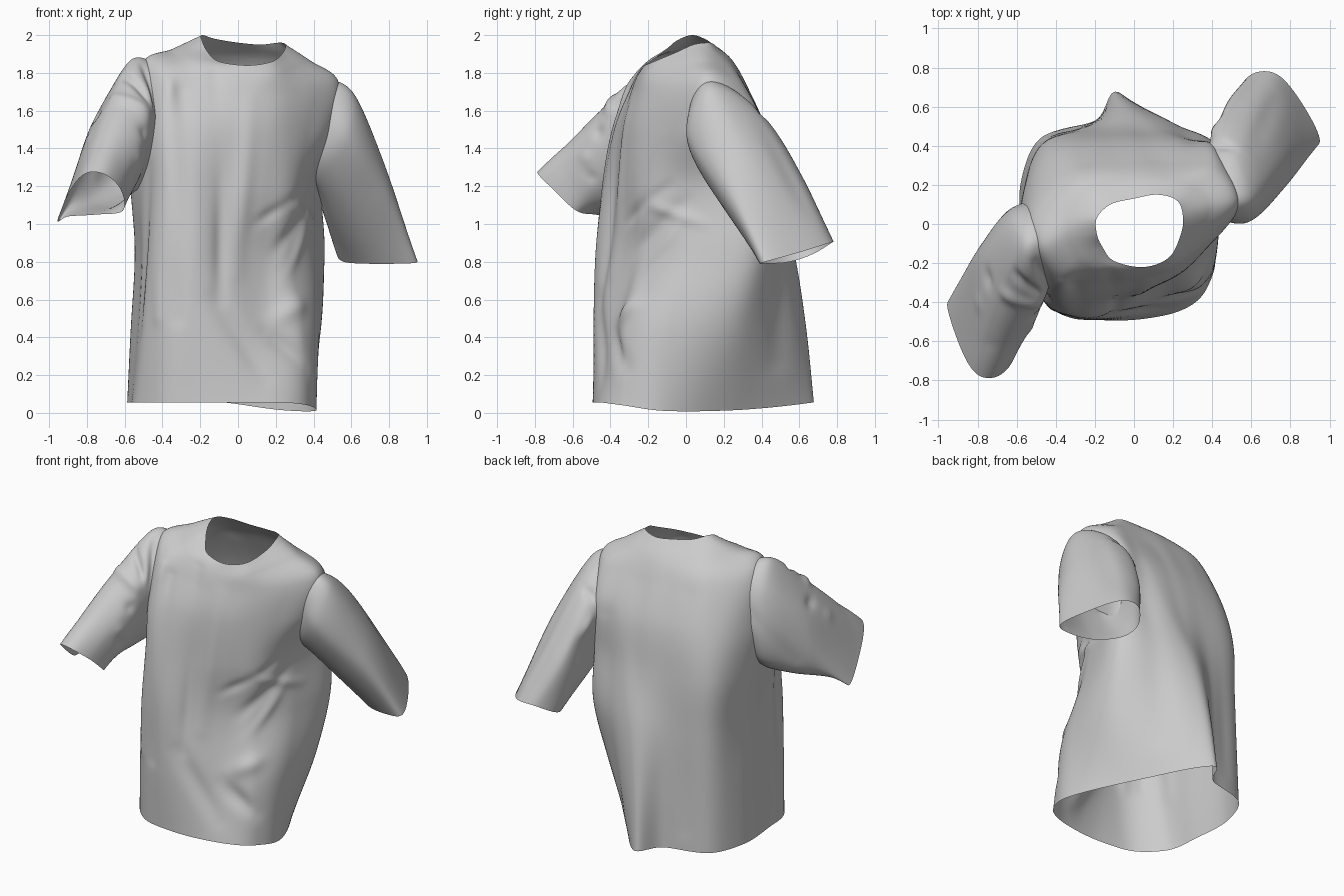
import bpy, bmesh, math
from mathutils import Vector, noise


def spline(p, t, closed):
    """Catmull-Rom through points p, t in 0..1."""
    n = len(p)
    s = t * (n if closed else n - 1)
    i = min(int(s), n - 1 if closed else n - 2)
    f = s - i
    if closed:
        a, b, c, d = (p[(i + k) % n] for k in (-1, 0, 1, 2))
    else:
        a, b, c, d = (p[min(max(i + k, 0), n - 1)] for k in (-1, 0, 1, 2))
    return 0.5 * (2 * b + (c - a) * f + (2 * a - 5 * b + 4 * c - d) * f * f
                  + (3 * b - a - 3 * c + d) * f ** 3)


def clamp(x):
    return max(0, min(1, x))


def loft(name, rings, nu, nv, folds, rough, hole=None, flip=False):
    """Cloth sheet through rings, with folds (start, end, width, height) pushed along the normal."""
    bm = bmesh.new()
    loops = [[spline(r, u / nu, True) for u in range(nu)] for r in rings]
    grid = [[bm.verts.new(spline([l[u] for l in loops], v / nv, False)) for u in range(nu)]
            for v in range(nv + 1)]
    for v in range(nv):
        for u in range(nu):
            q = [grid[v][u], grid[v][(u + 1) % nu], grid[v + 1][(u + 1) % nu], grid[v + 1][u]]
            bm.faces.new(q[::-1] if flip else q)
    bm.normal_update()
    moves = []
    for v, row in enumerate(grid):
        edge = min(1, (nv - v) / 8)
        for vert in row:
            p = vert.co
            h = rough * noise.noise(Vector((p.x * 5, p.y * 5, p.z * 1.3)))
            for a, b, w, d in folds:
                a, b = Vector(a), Vector(b)
                t = clamp((p - a).dot(b - a) / (b - a).length_squared)
                taper = 0.35 + 0.65 * math.sin(math.pi * t)
                h += d * taper * math.exp(-((p - a.lerp(b, t)).length / w) ** 2)
            moves.append((vert, vert.normal * h * edge))
    for vert, m in moves:
        vert.co += m
    # open the sheet where the sleeves join
    for c, r in hole or []:
        inside = [f for f in bm.faces
                  if sum(((x - y) / z) ** 2 for x, y, z in zip(f.calc_center_median(), c, r)) < 1]
        bmesh.ops.delete(bm, geom=inside, context='FACES')
    me = bpy.data.meshes.new(name)
    bm.to_mesh(me)
    bm.free()
    for f in me.polygons:
        f.use_smooth = True
    ob = bpy.data.objects.new(name, me)
    bpy.context.collection.objects.link(ob)
    return ob


def vecs(ring):
    return [Vector(p) for p in ring]


# Torso: outlines from the hem up, starting at the left front fold
outlines = {
    0.055: [(-.53, -.31), (-.34, -.465), (-.03, -.49), (.22, -.45), (.375, -.33), (.405, -.1),
            (.22, .29), (-.07, .67), (-.2, .53), (-.48, .44), (-.58, .2), (-.57, -.08)],
    0.45: [(-.49, -.36), (-.3, -.485), (-.04, -.46), (.16, -.37), (.345, -.3), (.43, -.08),
           (.38, .3), (-.02, .63), (-.2, .52), (-.47, .43), (-.56, .2), (-.54, -.1)],
    0.85: [(-.45, -.4), (-.25, -.48), (-.06, -.4), (.13, -.29), (.28, -.19), (.41, .04),
           (.43, .39), (.05, .57), (-.2, .5), (-.46, .42), (-.54, .2), (-.52, -.1)],
    1.2: [(-.42, -.4), (-.25, -.44), (-.06, -.37), (.15, -.3), (.31, -.18), (.39, .05),
          (.43, .38), (.17, .48), (-.15, .47), (-.45, .41), (-.56, .2), (-.55, -.06)],
    1.5: [(-.42, -.36), (-.25, -.38), (-.03, -.34), (.18, -.28), (.37, -.13), (.5, .07),
          (.43, .38), (.26, .42), (-.1, .42), (-.4, .36), (-.55, .17), (-.57, -.05)],
}
body = []
for z, ring in outlines.items():
    drop = 0.045 if z < 0.1 else 0
    body.append([Vector((x, y, z - drop * clamp(x / 0.25) * clamp((y + 0.45) / 0.35)))
                 for x, y in ring])

# Yoke, shoulders and neckline
yoke = [
    [(-.39, -.27, 1.78), (-.25, -.29, 1.72), (0, -.29, 1.68), (.2, -.23, 1.7), (.4, -.07, 1.72),
     (.53, .11, 1.75), (.43, .28, 1.74), (.26, .31, 1.74), (-.05, .31, 1.75), (-.32, .26, 1.78),
     (-.5, .07, 1.8), (-.5, -.12, 1.85)],
    [(-.29, -.17, 1.88), (-.2, -.23, 1.83), (0, -.26, 1.77), (.19, -.21, 1.79), (.32, -.05, 1.84),
     (.38, .08, 1.86), (.32, .18, 1.86), (.2, .23, 1.87), (0, .23, 1.88), (-.23, .18, 1.9),
     (-.33, .05, 1.92), (-.34, -.06, 1.92)],
    [(-.16, -.12, 1.91), (-.1, -.19, 1.86), (.05, -.22, 1.84), (.18, -.17, 1.86), (.24, -.05, 1.91),
     (.25, .04, 1.95), (.22, .12, 1.96), (.12, .15, 1.95), (0, .13, 1.96), (-.12, .1, 1.98),
     (-.19, .03, 2), (-.19, -.05, 1.97)],
]
torso_folds = [
    ((-.12, -.24, 1.78), (-.1, -.44, .6), .04, -.025),
    ((-.3, -.3, 1.7), (-.32, -.47, .5), .04, -.022),
    ((-.36, -.3, 1.75), (-.42, -.42, .5), .03, .022),
    ((.06, -.28, 1.65), (.0, -.4, .75), .05, .014),
    ((-.12, -.48, .6), (.15, -.45, .2), .06, -.02),
    ((.17, -.4, .42), (.36, -.33, .25), .05, -.025),
    ((.2, -.36, .5), (.38, -.25, .6), .05, .02),
    ((.36, -.1, 1.2), (.1, -.33, 1.0), .03, -.016),
    ((.38, 0, 1.12), (.2, -.28, .85), .04, -.018),
    ((.38, -.05, 1.0), (.22, -.25, .68), .03, .014),
    ((.4, .1, 1.0), (.3, -.2, 1.1), .03, .014),
    ((-.46, -.3, 1.3), (-.51, -.27, .4), .04, -.015),
    ((.32, .4, 1.45), (.12, .45, .3), .08, -.04),
    ((-.25, .3, 1.7), (-.33, .5, .2), .06, -.012),
    ((.1, .35, 1.7), (-.07, .55, .4), .06, -.01),
]
loft("shirt_body", body + [vecs(r) for r in yoke], 168, 126, torso_folds, 0.006,
     hole=[((-.55, -.07, 1.5), (.14, .13, .2)), ((.49, .18, 1.5), (.13, .13, .18))])

# Forward-swung sleeve, from the armhole to the cuff (top, front, bottom, back)
forward = [
    [(-.44, -.07, 1.85), (-.43, -.18, 1.79), (-.42, -.26, 1.6), (-.44, -.21, 1.38),
     (-.48, -.08, 1.22), (-.5, .05, 1.3), (-.47, .13, 1.55), (-.43, .07, 1.75)],
    [(-.57, -.13, 1.865), (-.52, -.28, 1.77), (-.46, -.38, 1.58), (-.48, -.33, 1.34),
     (-.56, -.12, 1.16), (-.63, .03, 1.24), (-.65, .07, 1.48), (-.62, .02, 1.73)],
    [(-.7, -.4, 1.6), (-.61, -.5, 1.55), (-.52, -.52, 1.42), (-.53, -.45, 1.23),
     (-.65, -.28, 1.1), (-.77, -.16, 1.14), (-.81, -.15, 1.32), (-.78, -.22, 1.52)],
    [(-.8, -.77, 1.27), (-.7, -.78, 1.26), (-.62, -.7, 1.18), (-.61, -.58, 1.07),
     (-.75, -.48, 1.05), (-.9, -.4, 1.04), (-.955, -.42, 1.02), (-.88, -.65, 1.19)],
]
forward_folds = [
    ((-.78, -.25, 1.58), (-.48, -.48, 1.48), .035, -.028),
    ((-.7, -.35, 1.68), (-.46, -.42, 1.6), .035, .022),
    ((-.62, -.25, 1.8), (-.45, -.38, 1.65), .025, -.025),
    ((-.8, -.4, 1.45), (-.53, -.53, 1.35), .035, .02),
    ((-.72, -.6, 1.4), (-.54, -.5, 1.25), .03, -.025),
    ((-.5, -.2, 1.85), (-.43, -.33, 1.6), .025, -.02),
    ((-.55, .1, 1.6), (-.75, -.1, 1.25), .04, -.015),
]
loft("forward_sleeve", [vecs(r) for r in forward], 96, 60, forward_folds, 0.006, flip=True)

# Backward-swung sleeve
backward = [
    [(.45, .13, 1.77), (.45, .04, 1.7), (.44, .02, 1.54), (.38, .06, 1.36),
     (.37, .16, 1.24), (.37, .31, 1.3), (.37, .37, 1.5), (.4, .27, 1.68)],
    [(.6, .17, 1.7), (.62, .07, 1.62), (.58, .01, 1.45), (.47, .07, 1.29),
     (.42, .22, 1.17), (.42, .41, 1.22), (.43, .5, 1.42), (.52, .36, 1.62)],
    [(.74, .35, 1.37), (.79, .23, 1.25), (.74, .18, 1.16), (.58, .2, 1.09),
     (.48, .35, 1.02), (.46, .54, 1.05), (.5, .64, 1.18), (.62, .54, 1.34)],
    [(.87, .6, .85), (.95, .42, .8), (.84, .39, .79), (.68, .43, .79),
     (.56, .55, .8), (.53, .67, .84), (.61, .77, .9), (.74, .76, .9)],
]
backward_folds = [
    ((.38, .42, 1.55), (.5, .4, 1.6), .03, -.02),
    ((.38, .45, 1.45), (.47, .52, 1.3), .03, .02),
    ((.6, .4, 1.5), (.72, .65, 1.05), .06, -.012),
]
loft("backward_sleeve", [vecs(r) for r in backward], 96, 60, backward_folds, 0.004)
